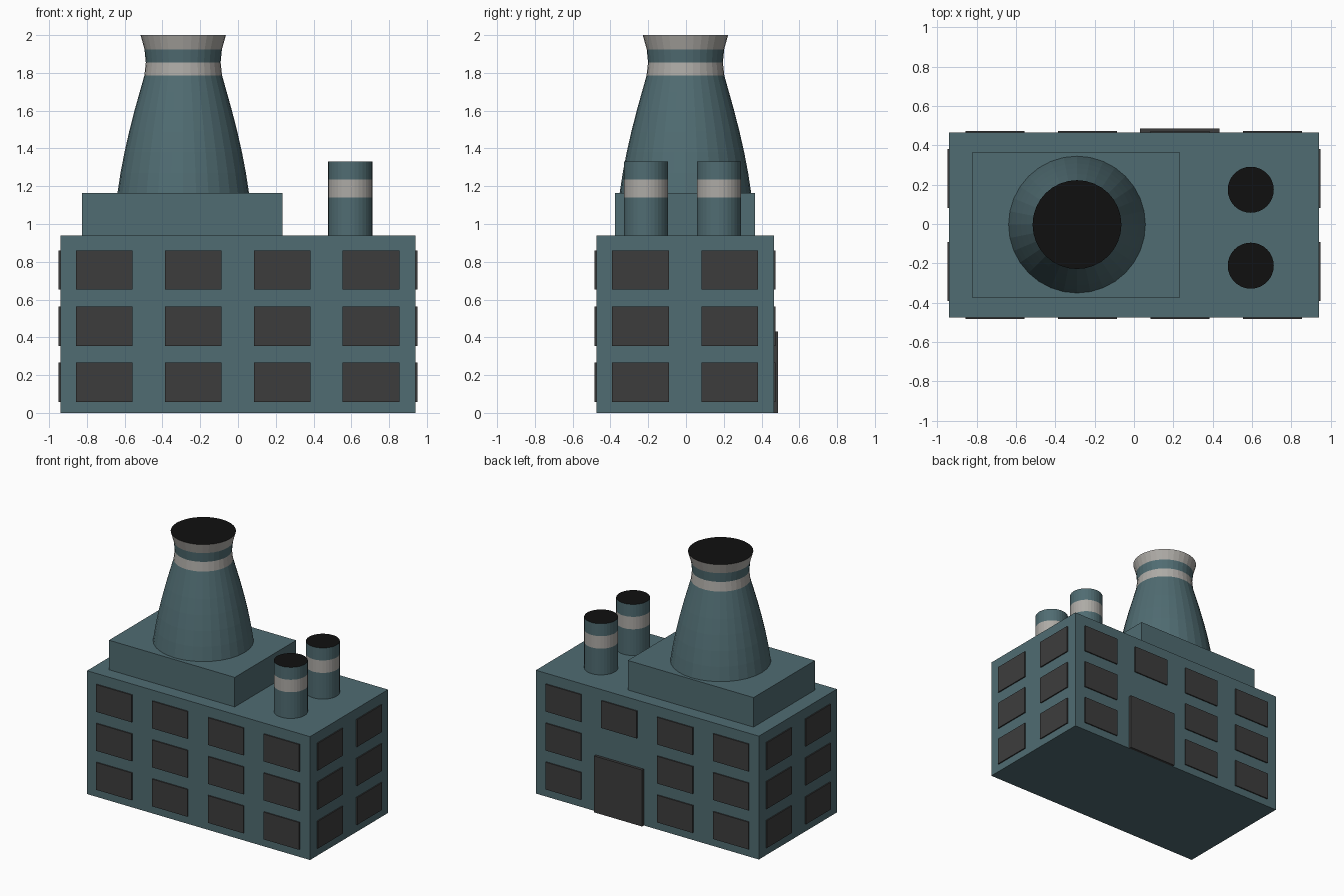
import bpy, bmesh, math

if "Cube" in bpy.data.objects:
    bpy.data.objects.remove(bpy.data.objects["Cube"])


def material(name, rgb):
    m = bpy.data.materials.new(name)
    m.diffuse_color = (*rgb, 1)
    m.use_nodes = True
    m.node_tree.nodes["Principled BSDF"].inputs["Base Color"].default_value = m.diffuse_color
    return m


TEAL = material("teal wall", (0.080, 0.150, 0.168))
DARK = material("dark panel", (0.046, 0.046, 0.046))
PALE = material("pale stripe", (0.42, 0.405, 0.38))
BLACK = material("black opening", (0.005, 0.005, 0.005))


def finish(name, bm, mats):
    bmesh.ops.recalc_face_normals(bm, faces=bm.faces)
    me = bpy.data.meshes.new(name)
    bm.to_mesh(me)
    bm.free()
    for m in mats:
        me.materials.append(m)
    ob = bpy.data.objects.new(name, me)
    bpy.context.collection.objects.link(ob)
    return ob


def box(name, x, y, z, mat):
    """Box from (min, max) pairs on each axis."""
    bm = bmesh.new()
    bmesh.ops.create_cube(bm, size=1)
    for v in bm.verts:
        v.co = [r[0] if c < 0 else r[1] for c, r in zip(v.co, (x, y, z))]
    return finish(name, bm, [mat])


def stack(name, cx, cy, profile, stripes, sides=32):
    """Lathed chimney with a black mouth; stripes are height ranges."""
    bm = bmesh.new()
    rings = []
    for r, z in profile:
        rings.append([bm.verts.new((cx + r * math.cos(2 * math.pi * i / sides),
                                    cy + r * math.sin(2 * math.pi * i / sides), z))
                      for i in range(sides)])
    for (a, b), (p, q) in zip(zip(rings, rings[1:]), zip(profile, profile[1:])):
        mid = (p[1] + q[1]) / 2
        pale = any(lo < mid < hi for lo, hi in stripes)
        for i in range(sides):
            j = (i + 1) % sides
            bm.faces.new((a[i], a[j], b[j], b[i])).material_index = int(pale)
    bm.faces.new(rings[0])
    bm.faces.new(rings[-1]).material_index = 2
    return finish(name, bm, [TEAL, PALE, BLACK])


# Main building and raised roof block
X, Y0, Y1, H = 0.94, -0.475, 0.465, 0.94
box("main_building", (-X, X), (Y0, Y1), (0, H), TEAL)
box("roof_block", (-0.825, 0.235), (-0.375, 0.365), (H, 1.165), TEAL)

# Windows on all four walls
COLS = (-0.708, -0.237, 0.234, 0.704)
SIDE = (-0.241, 0.231)
ROWS = (0.162, 0.459, 0.756)
W, HH, T = 0.15, 0.104, 0.009
for r, z in enumerate(ROWS):
    zr = (z - HH, z + HH)
    for c, x in enumerate(COLS):
        xr = (x - W, x + W)
        box(f"front_window_{r}_{c}", xr, (Y0 - T, Y0), zr, DARK)
        if c != 2 or r == 2:  # the door takes the lower part of this column
            box(f"back_window_{r}_{c}", xr, (Y1, Y1 + T), zr, DARK)
    for c, y in enumerate(SIDE):
        yr = (y - W, y + W)
        box(f"right_window_{r}_{c}", (X, X + T), yr, zr, DARK)
        box(f"left_window_{r}_{c}", (-X - T, -X), yr, zr, DARK)

# Large door at the back
box("back_door", (0.03, 0.435), (Y1, 0.486), (0, 0.43), DARK)

# Cooling tower with flared mouth
stack("cooling_tower", -0.29, -0.003,
      [(0.348, 1.165), (0.332, 1.27), (0.311, 1.38), (0.286, 1.49),
       (0.258, 1.60), (0.230, 1.70), (0.206, 1.785), (0.198, 1.855),
       (0.205, 1.925), (0.226, 2.0)],
      [(1.785, 1.855), (1.925, 2.0)])

# Two small chimneys
for i, y in enumerate((-0.212, 0.174)):
    stack(f"small_chimney_{i}", 0.594, y,
          [(0.117, H), (0.117, 1.14), (0.117, 1.235), (0.117, 1.33)],
          [(1.14, 1.235)])
